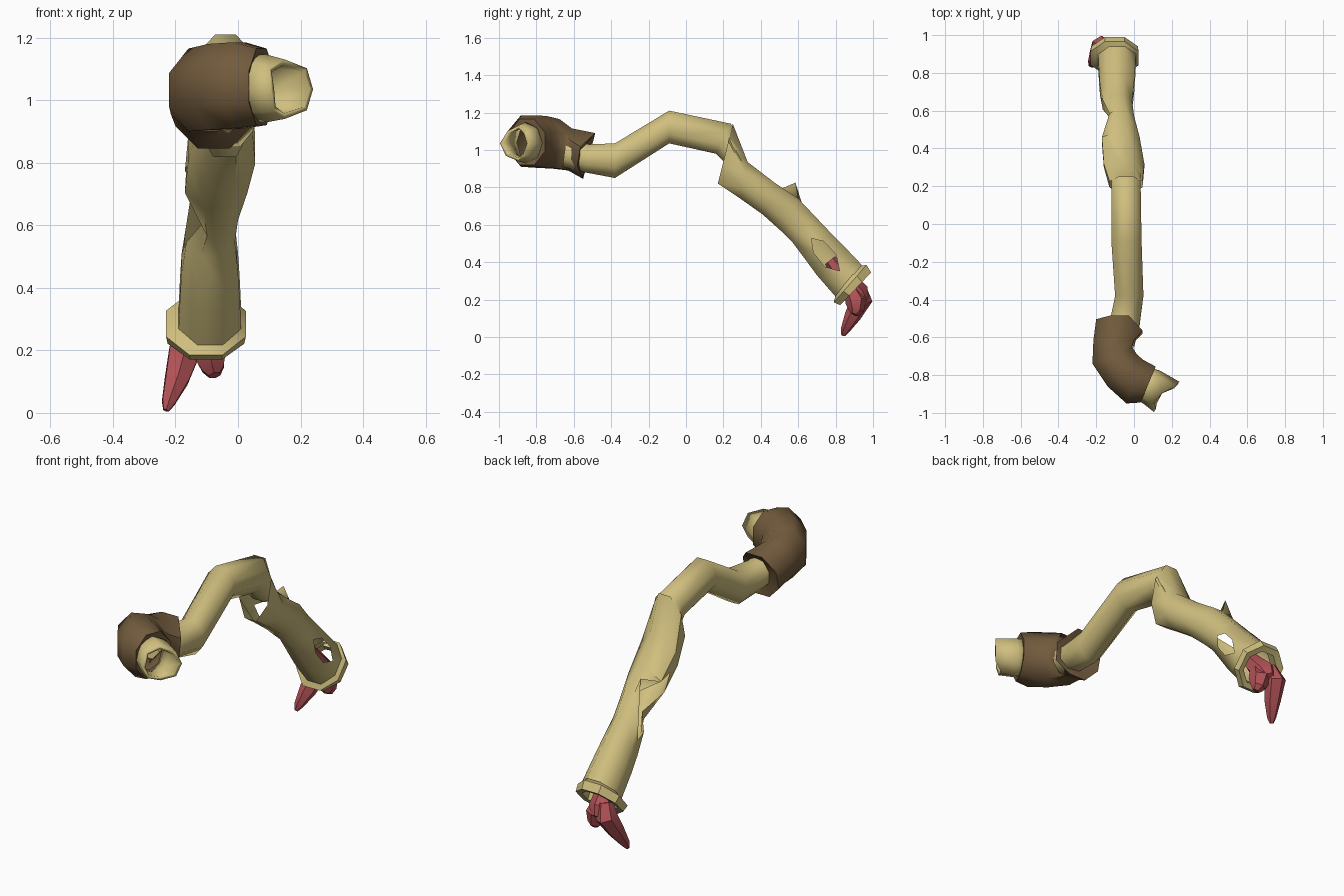
import bpy, bmesh, math
from mathutils import Vector

if "Cube" in bpy.data.objects:
    bpy.data.objects.remove(bpy.data.objects["Cube"], do_unlink=True)


def material(name, rgb):
    m = bpy.data.materials.new(name)
    m.use_nodes = True
    m.diffuse_color = (*rgb, 1)
    m.node_tree.nodes["Principled BSDF"].inputs["Base Color"].default_value = (*rgb, 1)
    return m


CLOTH = material("pale yellow cloth", (0.63, 0.52, 0.21))
LEATHER = material("brown leather", (0.17, 0.105, 0.047))
FLESH = material("dull red flesh", (0.45, 0.085, 0.095))


def side_ring(yb, zb, yt, zt, x0, x1):
    """Ring from its bottom and top points and its x range."""
    c = Vector(((x0 + x1) / 2, (yb + yt) / 2, (zb + zt) / 2))
    return c, Vector(((x1 - x0) / 2, 0, 0)), Vector((0, (yt - yb) / 2, (zt - zb) / 2))


def upright_ring(xa, ya, xb, yb, z0, z1):
    """Upright ring from its two side points and its z range."""
    c = Vector(((xa + xb) / 2, (ya + yb) / 2, (z0 + z1) / 2))
    return c, Vector(((xb - xa) / 2, (yb - ya) / 2, 0)), Vector((0, 0, (z1 - z0) / 2))


def limb_rings(points):
    """Rings square to a path of (x, y, z, radius)."""
    out = []
    for i, p in enumerate(points):
        a = Vector(points[max(i - 1, 0)][:3])
        b = Vector(points[min(i + 1, len(points) - 1)][:3])
        d = (b - a).normalized()
        u = d.cross(Vector((0, 1, 0))).normalized()
        out.append((Vector(p[:3]), u * p[3], d.cross(u) * p[3]))
    return out


def loft(rings, sides=8, flat=True, caps=False):
    """Skin the rings; returns the bmesh, vertex rows and face rows."""
    bm = bmesh.new()
    k = 1 / math.cos(math.pi / sides) if flat else 1
    rows = []
    for c, u, v in rings:
        row = []
        for j in range(sides):
            a = (j + (0.5 if flat else 0)) * 2 * math.pi / sides
            row.append(bm.verts.new(c + k * (u * math.cos(a) + v * math.sin(a))))
        rows.append(row)
    faces = []
    for r, s in zip(rows, rows[1:]):
        faces.append([bm.faces.new((r[j], r[(j + 1) % sides], s[(j + 1) % sides], s[j]))
                      for j in range(sides)])
    if caps:
        bm.faces.new(rows[0])
        bm.faces.new(rows[-1])
    return bm, rows, faces


def tear(bm, rows, faces, first, last, side):
    """Remove a run of side faces and point both ends of the gap."""
    for f, row in ((faces[first - 1][side], rows[first]), (faces[last + 1][side], rows[last + 1])):
        for t in bmesh.ops.poke(bm, faces=[f])["faces"]:
            if sum(v in row for v in t.verts) == 2:
                bm.faces.remove(t)
    for i in range(first, last + 1):
        bm.faces.remove(faces[i][side])


def finish(bm, name, mat, angle=50, thick=0):
    bmesh.ops.recalc_face_normals(bm, faces=bm.faces[:])
    me = bpy.data.meshes.new(name)
    bm.to_mesh(me)
    bm.free()
    ob = bpy.data.objects.new(name, me)
    bpy.context.collection.objects.link(ob)
    me.materials.append(mat)
    if thick:
        s = ob.modifiers.new("wall", "SOLIDIFY")
        s.thickness = thick
        s.offset = -1
    bpy.ops.object.select_all(action="DESELECT")
    ob.select_set(True)
    bpy.context.view_layer.objects.active = ob
    bpy.ops.object.shade_smooth_by_angle(angle=math.radians(angle))
    return ob


# Upper tube, running from the elbow to the bend
bm, rows, faces = loft([
    side_ring(-0.66, 0.91, -0.64, 1.06, -0.15, 0.0),
    side_ring(-0.54, 0.88, -0.52, 1.03, -0.13, 0.03),
    side_ring(-0.38, 0.85, -0.38, 1.035, -0.1, 0.05),
    side_ring(-0.09, 1.035, -0.09, 1.21, -0.12, 0.04),
    side_ring(0.16, 0.98, 0.24, 1.14, -0.12, 0.035),
    side_ring(0.24, 0.9, 0.32, 0.96, -0.12, 0.035)])
finish(bm, "upper_tube", CLOTH)

# Lower sleeve with a wide torn slit on one side and a small hole on the other
bm, rows, faces = loft([
    side_ring(0.17, 0.82, 0.25, 1.14, -0.13, 0.045),
    side_ring(0.29, 0.74, 0.33, 0.935, -0.16, 0.055),
    side_ring(0.41, 0.655, 0.48, 0.82, -0.17, 0.03),
    side_ring(0.51, 0.565, 0.6, 0.74, -0.14, 0.0),
    side_ring(0.57, 0.505, 0.69, 0.645, -0.165, -0.01),
    side_ring(0.645, 0.405, 0.775, 0.555, -0.18, 0.0),
    side_ring(0.70, 0.33, 0.845, 0.485, -0.185, 0.005),
    side_ring(0.80, 0.215, 0.94, 0.385, -0.19, 0.01)])
tear(bm, rows, faces, 2, 3, 3)
tear(bm, rows, faces, 5, 5, 7)
rows[3][3].co = (-0.13, 0.585, 0.825)
rows[3][4].co.x += 0.035
finish(bm, "lower_sleeve", CLOTH)

# Flared cuff at the sleeve end
bm, rows, faces = loft([
    side_ring(0.80, 0.225, 0.93, 0.38, -0.19, 0.01),
    side_ring(0.79, 0.185, 0.965, 0.385, -0.23, 0.025),
    side_ring(0.825, 0.17, 0.99, 0.345, -0.225, 0.02),
    side_ring(0.84, 0.195, 0.965, 0.325, -0.19, -0.01),
    side_ring(0.80, 0.235, 0.925, 0.365, -0.18, 0.0)])
finish(bm, "cuff", CLOTH, 40)

# Bent leather guard around the elbow
bm, rows, faces = loft([
    upright_ring(-0.13, -0.54, 0.0, -0.57, 0.89, 1.03),
    side_ring(-0.55, 0.845, -0.485, 1.09, -0.2, 0.045),
    side_ring(-0.63, 0.89, -0.61, 1.115, -0.215, 0.0),
    upright_ring(-0.22, -0.74, -0.01, -0.65, 0.9, 1.165),
    upright_ring(-0.14, -0.86, 0.015, -0.69, 0.905, 1.18),
    upright_ring(-0.04, -0.95, 0.05, -0.72, 0.91, 1.185),
    upright_ring(0.035, -0.945, 0.115, -0.755, 0.92, 1.165),
    upright_ring(0.035, -0.92, 0.1, -0.78, 0.95, 1.13)])
rows[1][0].co.y -= 0.06
rows[1][7].co.y -= 0.05
finish(bm, "elbow_guard", LEATHER)

# Ragged open nozzle
bm, rows, faces = loft([
    upright_ring(0.0, -0.92, 0.08, -0.76, 0.93, 1.15),
    upright_ring(0.055, -0.955, 0.135, -0.775, 0.93, 1.145),
    upright_ring(0.105, -0.995, 0.24, -0.835, 0.94, 1.13)], flat=False)
back = Vector((-0.77, 0.63, 0))
for j in (2, 3, 6):
    rows[2][j].co += back * 0.03
rows[2][5].co += back * 0.015
finish(bm, "nozzle", CLOTH, thick=0.018)

# Hand inside the sleeve, with one long claw and a short stub
limbs = {
    "hand": [(-0.11, 0.77, 0.41, 0.03), (-0.11, 0.85, 0.31, 0.045),
             (-0.12, 0.92, 0.23, 0.055), (-0.12, 0.95, 0.19, 0.03)],
    "long_claw": [(-0.15, 0.92, 0.27, 0.035), (-0.17, 0.94, 0.2, 0.05),
                  (-0.195, 0.89, 0.11, 0.038), (-0.222, 0.85, 0.035, 0.021),
                  (-0.23, 0.84, 0.008, 0.009)],
    "short_claw": [(-0.10, 0.88, 0.26, 0.035), (-0.09, 0.91, 0.19, 0.05),
                   (-0.08, 0.91, 0.14, 0.035), (-0.075, 0.9, 0.12, 0.018)],
}
for name, path in limbs.items():
    bm, rows, faces = loft(limb_rings(path), sides=6, caps=True)
    finish(bm, name, FLESH, 35)
